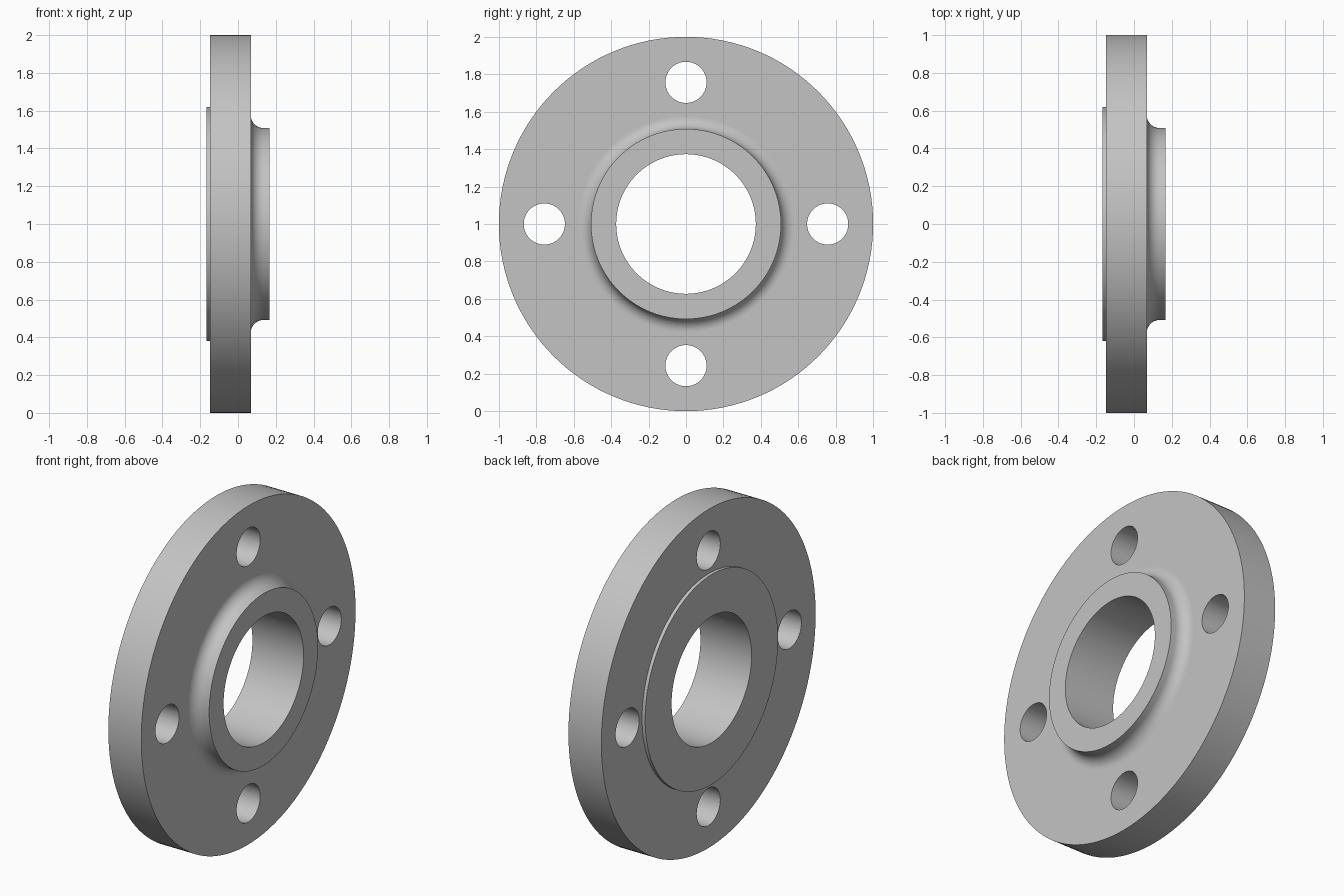
import bpy, bmesh, math
from mathutils import Matrix, Vector

if "Cube" in bpy.data.objects:
    bpy.data.objects.remove(bpy.data.objects["Cube"])

SEGMENTS = 128
CENTRE = Vector((0, 0, 1))

steel = bpy.data.materials.new("steel_grey")
steel.diffuse_color = (0.55, 0.55, 0.55, 1)
steel.use_nodes = True
steel.node_tree.nodes["Principled BSDF"].inputs["Base Color"].default_value = steel.diffuse_color

# Half section of the flange as (x, radius): bore, raised face, disc, fillet, hub
FILLET = 0.067
profile = [(-0.167, 0.373), (-0.167, 0.62), (-0.147, 0.62), (-0.147, 1.0), (0.068, 1.0)]
for i in range(13):
    a = math.pi / 2 * i / 12
    profile.append((0.068 + FILLET * (1 - math.cos(a)), 0.575 - FILLET * math.sin(a)))
profile += [(0.167, 0.508), (0.167, 0.373)]


def make_object(name, bm):
    bmesh.ops.recalc_face_normals(bm, faces=bm.faces)
    mesh = bpy.data.meshes.new(name)
    bm.to_mesh(mesh)
    bm.free()
    mesh.materials.append(steel)
    obj = bpy.data.objects.new(name, mesh)
    bpy.context.collection.objects.link(obj)
    return obj


# Flange body: the section revolved about the x axis
bm = bmesh.new()
rings = []
for s in range(SEGMENTS):
    t = 2 * math.pi * s / SEGMENTS
    rings.append([bm.verts.new(CENTRE + Vector((x, r * math.sin(t), r * math.cos(t))))
                  for x, r in profile])
n = len(profile)
for s in range(SEGMENTS):
    a, b = rings[s], rings[(s + 1) % SEGMENTS]
    for i in range(n):
        j = (i + 1) % n
        bm.faces.new((a[i], a[j], b[j], b[i]))
flange = make_object("flange", bm)

# Four bolt holes
bm = bmesh.new()
for k in range(4):
    t = k * math.pi / 2
    place = Matrix.Translation(CENTRE + 0.757 * Vector((0, math.sin(t), math.cos(t))))
    bmesh.ops.create_cone(bm, cap_ends=True, segments=64, radius1=0.11, radius2=0.11,
                          depth=1, matrix=place @ Matrix.Rotation(math.pi / 2, 4, 'Y'))
cutter = make_object("bolt_hole_cutter", bm)
cutter.hide_render = True

cut = flange.modifiers.new("bolt_holes", 'BOOLEAN')
cut.operation = 'DIFFERENCE'
cut.solver = 'EXACT'
cut.object = cutter
bpy.context.view_layer.objects.active = flange
flange.select_set(True)
bpy.ops.object.modifier_apply(modifier=cut.name)
bpy.data.objects.remove(cutter)

# Smooth round surfaces, flat end faces
bpy.ops.object.shade_smooth_by_angle(angle=math.radians(30))
for face in flange.data.polygons:
    if abs(face.normal.x) > 0.999:
        face.use_smooth = False
